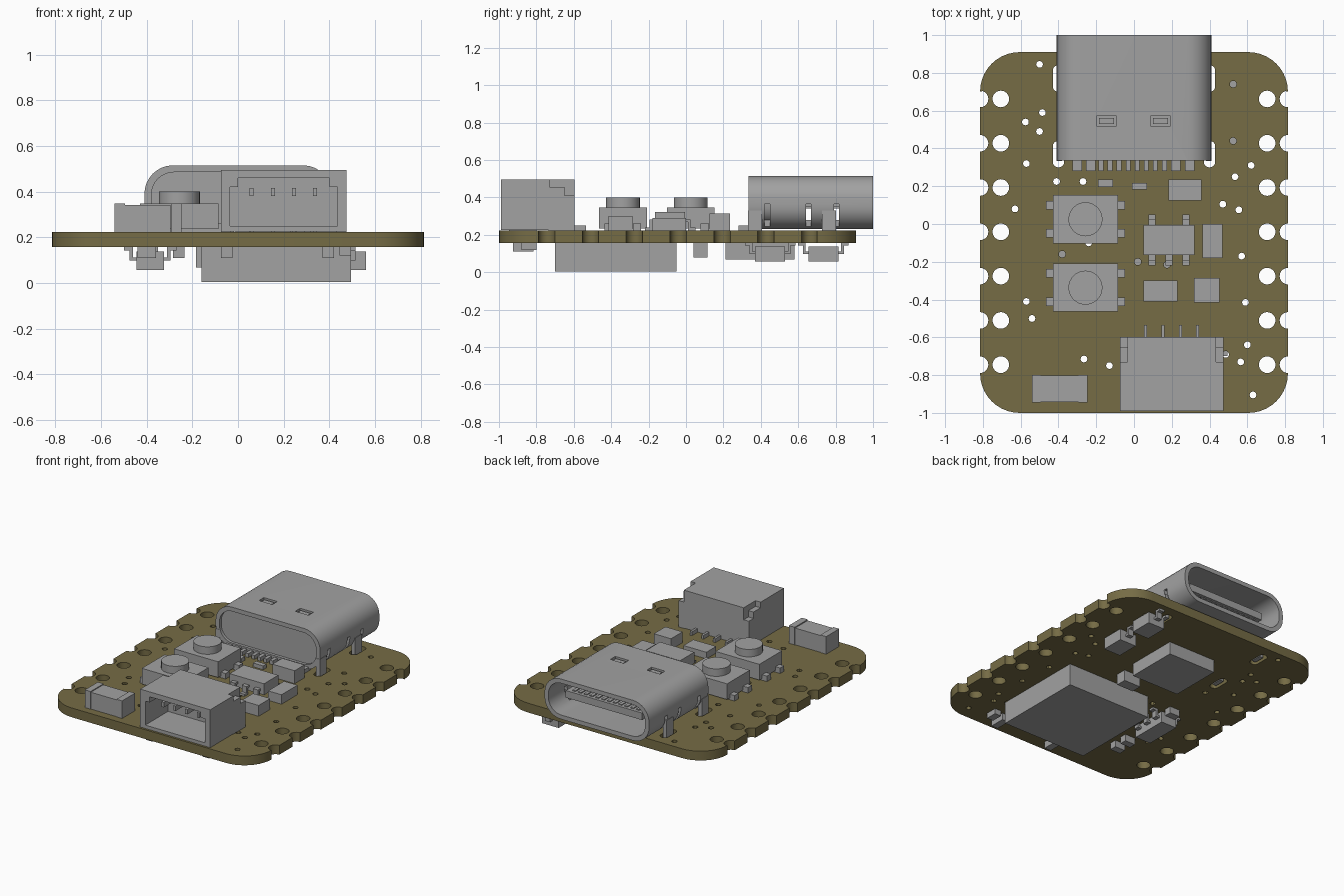
import bpy
import bmesh
from math import sin, cos, pi, radians
from mathutils import Matrix

default_cube = bpy.data.objects.get("Cube")
if default_cube:
    bpy.data.objects.remove(default_cube)


def make_material(name, color):
    material = bpy.data.materials.new(name)
    material.use_nodes = True
    material.diffuse_color = color
    material.node_tree.nodes["Principled BSDF"].inputs["Base Color"].default_value = color
    return material


olive = make_material("olive board", (0.18, 0.15, 0.06, 1))
grey = make_material("component grey", (0.36, 0.36, 0.36, 1))
BOTTOM, TOP = 0.157, 0.223


def select_only(obj):
    bpy.ops.object.select_all(action='DESELECT')
    obj.select_set(True)
    bpy.context.view_layer.objects.active = obj


def smooth(obj):
    select_only(obj)
    bpy.ops.object.shade_smooth_by_angle(angle=radians(30))


def mesh_object(name, bm, material=grey):
    mesh = bpy.data.meshes.new(name)
    bm.to_mesh(mesh)
    bm.free()
    obj = bpy.data.objects.new(name, mesh)
    bpy.context.collection.objects.link(obj)
    mesh.materials.append(material)
    return obj


def add_box(bm, x, y, z, taper=1.0):
    """Box from three (low, high) ranges; taper scales the top."""
    made = bmesh.ops.create_cube(bm, size=1)["verts"]
    for v in made:
        scale = taper if v.co.z > 0 else 1
        v.co.x = sum(x) / 2 + v.co.x * scale * (x[1] - x[0])
        v.co.y = sum(y) / 2 + v.co.y * scale * (y[1] - y[0])
        v.co.z = sum(z) / 2 + v.co.z * (z[1] - z[0])


def box(name, x, y, z, taper=1.0):
    bm = bmesh.new()
    add_box(bm, x, y, z, taper)
    return mesh_object(name, bm)


def around(center, size):
    return center - size / 2, center + size / 2


def arc(x, y, radius, start, end, steps):
    angles = [radians(start + (end - start) * i / steps) for i in range(steps + 1)]
    return [(x + radius * cos(a), y + radius * sin(a)) for a in angles]


def circle(x, y, radius, steps):
    return arc(x, y, radius, 0, 360, steps)[:-1]


def rounded(x, y, radius, steps=8):
    """Rounded rectangle loop from two (low, high) ranges."""
    corners = [(x[1], y[0], -90), (x[1], y[1], 0), (x[0], y[1], 90), (x[0], y[0], 180)]
    loop = []
    for cx, cy, start in corners:
        cx += radius if cx == x[0] else -radius
        cy += radius if cy == y[0] else -radius
        loop += arc(cx, cy, radius, start, start + 90, steps)
    return loop


def prism(name, loops, low, high, along_y=False, material=grey):
    """Extrude an outline with holes along z or y."""
    curve = bpy.data.curves.new(name, 'CURVE')
    curve.dimensions, curve.fill_mode = '2D', 'BOTH'
    curve.extrude = (high - low) / 2
    for loop in loops:
        spline = curve.splines.new('POLY')
        spline.points.add(len(loop) - 1)
        for point, (a, b) in zip(spline.points, loop):
            point.co = (a, b, 0, 1)
        spline.use_cyclic_u = True
    temp = bpy.data.objects.new(name, curve)
    bpy.context.collection.objects.link(temp)
    graph = bpy.context.evaluated_depsgraph_get()
    mesh = bpy.data.meshes.new_from_object(temp.evaluated_get(graph))
    bm = bmesh.new()
    bm.from_mesh(mesh)
    bpy.data.objects.remove(temp)
    bpy.data.meshes.remove(mesh)
    bmesh.ops.remove_doubles(bm, verts=bm.verts, dist=0.0001)
    bmesh.ops.recalc_face_normals(bm, faces=bm.faces)
    middle = (low + high) / 2
    if along_y:
        move = Matrix.Translation((0, middle, 0)) @ Matrix.Rotation(pi / 2, 4, 'X')
    else:
        move = Matrix.Translation((0, 0, middle))
    bmesh.ops.transform(bm, matrix=move, verts=bm.verts)
    obj = mesh_object(name, bm, material)
    smooth(obj)
    return obj


# Board: rounded outline with edge notches, pin holes, vias and slots
half, front, back, corner, pin_radius = 0.815, -1.0, 0.91, 0.21, 0.044
pin_rows = [-0.745 + 0.2345 * i for i in range(7)]
outline = arc(half - corner, front + corner, corner, -90, 0, 10)
for y in pin_rows:
    outline += arc(half, y, pin_radius, 270, 90, 10)
outline += arc(half - corner, back - corner, corner, 0, 90, 10)
outline += [(-x, y) for x, y in reversed(outline)]
vias = [(-.5, .845), (-.575, .54), (-.485, .59), (-.5, .49), (-.57, .32), (-.41, .225),
        (-.27, .225), (-.63, .08), (-.38, -.16), (-.24, -.1), (.02, -.2), (.175, -.215),
        (.525, .74), (.525, .44), (.62, .31), (.535, .25), (.47, .105), (.555, .075),
        (.57, -.17), (.59, -.415), (.6, -.64), (.565, -.73), (.485, -.69), (.63, -.905),
        (-.57, -.41), (-.54, -.5), (-.265, -.715), (-.13, -.75)]
loops = [outline] + [circle(x, y, 0.018, 12) for x, y in vias]
for side in (-1, 1):
    loops += [circle(side * 0.705, y, pin_radius, 24) for y in pin_rows]
    for y in (0.37, 0.77):
        loops.append(rounded(around(side * 0.4, 0.06), around(y, 0.14), 0.029))
prism("circuit_board", loops, BOTTOM, TOP, material=olive)

# Port shell: rounded tube with side slots and two latch windows
outer = rounded((-0.41, 0.41), (0.23, 0.515), 0.125)
inner = rounded((-0.38, 0.38), (0.26, 0.485), 0.1)
shell = prism("port_shell", [outer, inner], 0.335, 1.0, along_y=True)
bm = bmesh.new()
for y in (0.435, 0.655, 0.805):
    for side in (-1, 1):
        add_box(bm, around(side * 0.41, 0.14), around(y, 0.028), (0.2, 0.365))
for x in (-0.145, 0.14):
    add_box(bm, around(x, 0.105), around(0.545, 0.055), (0.45, 0.6))
cutter = mesh_object("shell_cutter", bm)
cutter.hide_render = True
cut = shell.modifiers.new("slots", 'BOOLEAN')
cut.object, cut.operation, cut.solver = cutter, 'DIFFERENCE', 'EXACT'
select_only(shell)
bpy.ops.object.modifier_apply(modifier=cut.name)
bpy.data.objects.remove(cutter)
smooth(shell)

# Port inside: rear block, tongue, contacts, latch springs, legs and pins
prism("port_rear_block", [inner], 0.355, 0.5, along_y=True)
box("port_tongue", (-0.3, 0.3), (0.49, 0.92), (0.348, 0.398))
bm = bmesh.new()
for i in range(12):
    add_box(bm, around(-0.25 + i * 0.0455, 0.024), (0.6, 0.9), (0.342, 0.404))
mesh_object("port_contacts", bm)
bm = bmesh.new()
for x in (-0.145, 0.14):
    add_box(bm, around(x, 0.12), around(0.545, 0.1), (0.483, 0.495))
    add_box(bm, around(x, 0.08), around(0.545, 0.03), (0.49, 0.508))
mesh_object("port_latch_springs", bm)
bm = bmesh.new()
for side in (-1, 1):
    for y in (0.37, 0.765):
        add_box(bm, around(side * 0.395, 0.03), around(y, 0.075), (0.16, 0.33))
mesh_object("port_legs", bm)
bm = bmesh.new()
for x in (-0.3, -0.23, 0.22, 0.295):
    add_box(bm, around(x, 0.05), (0.28, 0.36), (TOP, 0.25))
for i in range(8):
    add_box(bm, around(-0.175 + i * 0.048, 0.025), (0.28, 0.36), (TOP, 0.25))
mesh_object("port_pins", bm)

# Push buttons
for label, cy in (("rear", 0.025), ("front", -0.337)):
    cx = -0.257
    box(label + "_button_body", around(cx, 0.345), around(cy, 0.255), (0.235, 0.347))
    prism(label + "_button_cap", [circle(cx, cy, 0.09, 32)], 0.34, 0.4)
    bm = bmesh.new()
    for side in (-1, 1):
        add_box(bm, around(cx, 0.42), around(cy + side * 0.075, 0.045), (TOP, 0.262))
    mesh_object(label + "_button_tabs", bm)

# Cable socket: stepped frame, rear block, ears, contacts and solder tails
mid = 0.2
half_loop = [(mid + 0.235, 0.25), (mid + 0.235, 0.42), (mid + 0.2, 0.42), (mid + 0.2, 0.46)]
opening = half_loop + [(2 * mid - x, z) for x, z in reversed(half_loop)]
frame = [(-0.075, 0.226), (0.475, 0.226), (0.475, 0.495), (-0.075, 0.495)]
prism("socket_frame", [frame, opening], -0.99, -0.73, along_y=True)
box("socket_rear_block", around(mid, 0.47), (-0.735, -0.597), (0.226, 0.495))
bm = bmesh.new()
for side in (-1, 1):
    add_box(bm, around(mid + side * 0.2525, 0.045), (-0.735, -0.65), (TOP, 0.455))
    add_box(bm, around(mid + side * 0.2525, 0.045), (-0.66, -0.597), (TOP, 0.41))
mesh_object("socket_ears", bm)
bm = bmesh.new()
for x in (0.06, 0.153, 0.245, 0.337):
    add_box(bm, around(x, 0.018), (-0.93, -0.7), (0.38, 0.415))
    add_box(bm, around(x, 0.016), (-0.62, -0.535), (TOP, 0.25))
mesh_object("socket_contacts", bm)

# Capped part near the front corner
box("capped_part_middle", around(-0.395, 0.2), around(-0.873, 0.14), (TOP, 0.342))
for label, x in (("left", -0.27), ("right", -0.518)):
    box("capped_part_cap_" + label, around(x, 0.045), around(-0.873, 0.146), (TOP, 0.348))

# Plain chips: centre, size and outer height, above or below the board
chips = [("power_inductor", .27, .18, .175, .11, .315), ("tall_capacitor", .415, -.09, .105, .18, .29),
         ("flat_capacitor", .14, -.355, .18, .11, .27), ("square_chip", .385, -.35, .135, .13, .3),
         ("small_resistor", -.15, .215, .08, .04, .25), ("tiny_resistor", .03, .2, .08, .035, .25),
         ("lower_module", .167, -.375, .655, .65, .003), ("lower_processor", 0, .395, .37, .37, .068),
         ("lower_crystal", .11, .078, .13, .075, .08), ("lower_chip_a", -.05, -.87, .05, .11, .11),
         ("lower_chip_b", .395, -.87, .05, .11, .11), ("lower_chip_c", .47, -.84, .05, .08, .12),
         ("lower_chip_d", -.39, -.08, .08, .05, .11), ("lower_chip_e", -.4, -.64, .08, .05, .11),
         ("lower_chip_f", -.4, -.54, .08, .05, .11), ("lower_chip_g", -.26, -.3, .05, .08, .11)]
for name, x, y, sx, sy, z in chips:
    box(name, around(x, sx), around(y, sy), (TOP, z) if z > TOP else (z, BOTTOM))


def leaded_part(name, x, y, size, surface, leads, up, leads_along_x=False):
    """Moulded body with bent leads; leads lists (offset, side)."""
    def span(a, b):
        return tuple(sorted((surface + up * a, surface + up * b)))
    box(name + "_body", around(x, size[0]), around(y, size[1]), span(0.02, 0.1))
    bm = bmesh.new()
    reach = size[0 if leads_along_x else 1] / 2
    for offset, side in leads:
        for start, end, low, high in ((0, 0.027, 0.045, 0.06), (0.015, 0.03, 0, 0.06), (0.015, 0.055, 0, 0.015)):
            run = tuple(sorted((side * (reach + start), side * (reach + end))))
            cross = around(offset, 0.038)
            dx, dy = (run, cross) if leads_along_x else (cross, run)
            add_box(bm, (x + dx[0], x + dx[1]), (y + dy[0], y + dy[1]), span(low, high))
    mesh_object(name + "_leads", bm)


# Leaded parts: regulator on top, two diodes and a transistor below
leaded_part("regulator", 0.185, -0.085, (0.27, 0.16), TOP,
            [(-0.09, 1), (0.09, 1), (-0.09, -1), (0, -1), (0.09, -1)], 1)
for label, y in (("front", 0.45), ("rear", 0.735)):
    leaded_part("diode_" + label, 0.495, y, (0.13, 0.16), BOTTOM, [(0, 1), (0, -1)], -1)
leaded_part("transistor", -0.385, -0.24, (0.12, 0.26), BOTTOM,
            [(-0.09, 1), (0, 1), (0.09, 1), (-0.09, -1), (0.09, -1)], -1, True)
